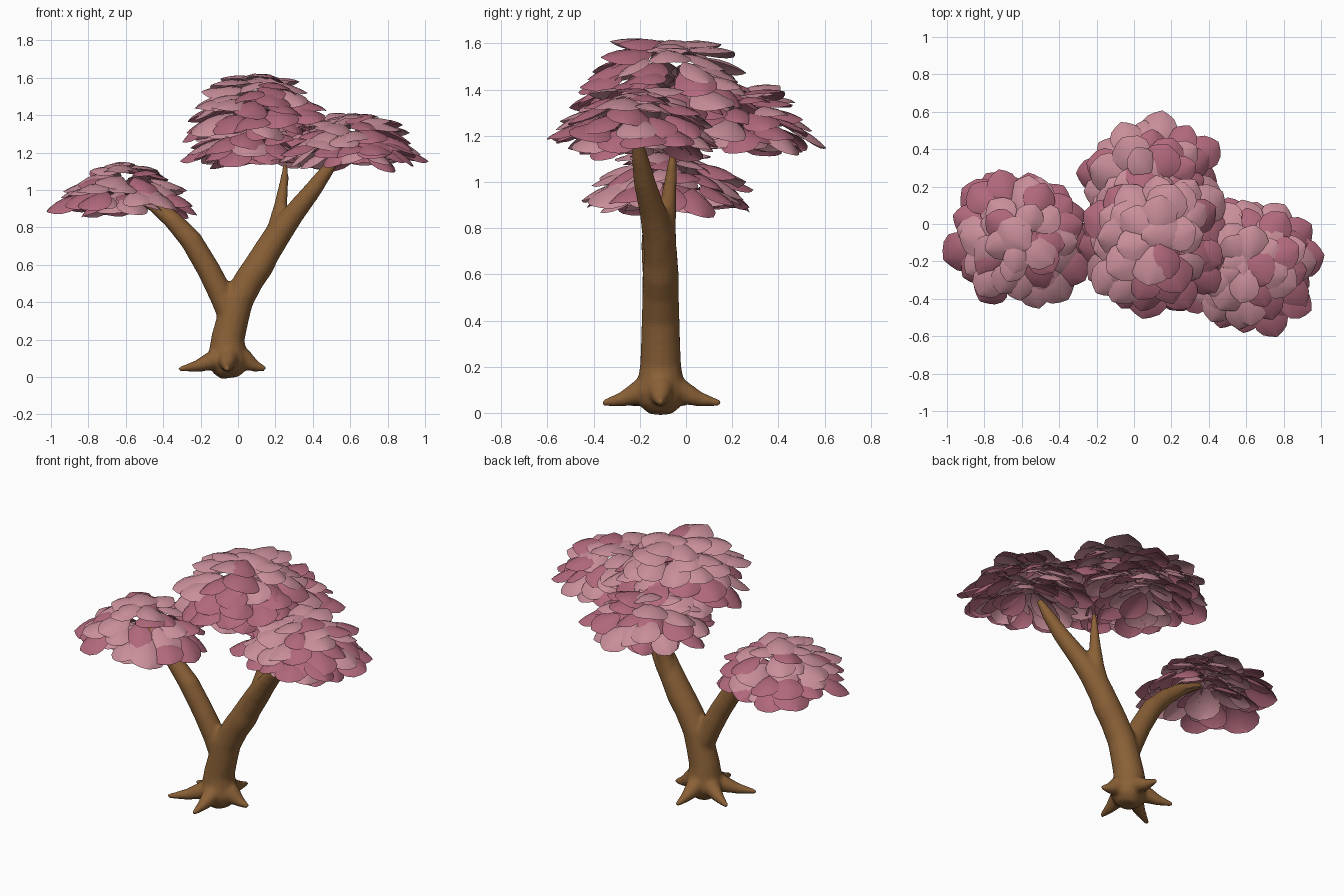
import bpy, bmesh, math, random
from mathutils import Vector, Matrix

if "Cube" in bpy.data.objects:
    bpy.data.objects.remove(bpy.data.objects["Cube"])

random.seed(5)


def material(name, rgb):
    m = bpy.data.materials.new(name)
    m.diffuse_color = (*rgb, 1)
    m.use_nodes = True
    m.node_tree.nodes["Principled BSDF"].inputs["Base Color"].default_value = m.diffuse_color
    return m


BARK = material("brown bark", (0.255, 0.118, 0.038))
LIGHT = material("light pink", (0.58, 0.27, 0.32))
DARK = material("deep pink", (0.44, 0.14, 0.20))


def make_object(name, bm, mats):
    me = bpy.data.meshes.new(name)
    for f in bm.faces:
        f.smooth = True
    bm.to_mesh(me)
    bm.free()
    for m in mats:
        me.materials.append(m)
    ob = bpy.data.objects.new(name, me)
    bpy.context.collection.objects.link(ob)
    return ob


def tube(bm, path, n=14):
    """Closed tapered tube through (x, y, z, radius) points."""
    pts = [Vector(p[:3]) for p in path]
    rings = []
    for i, p in enumerate(pts):
        d = (pts[min(i + 1, len(pts) - 1)] - pts[max(i - 1, 0)]).normalized()
        rot = Vector((0, 0, 1)).rotation_difference(d)
        r = path[i][3]
        rings.append([bm.verts.new(p + rot @ Vector((r * math.cos(a), r * math.sin(a), 0)))
                      for a in (2 * math.pi * k / n for k in range(n))])
    for a, b in zip(rings, rings[1:]):
        for k in range(n):
            j = (k + 1) % n
            bm.faces.new((a[k], a[j], b[j], b[k]))
    bm.faces.new(rings[0][::-1])
    bm.faces.new(rings[-1])


# Trunk, branches and roots, fused into one smooth body
CX, CY = -0.05, -0.11
bm = bmesh.new()
tube(bm, [(-0.04, CY, -0.004, 0.05), (-0.045, CY, 0.03, 0.09), (CX, CY, 0.08, 0.108),
          (-0.056, CY, 0.14, 0.1), (-0.053, CY, 0.21, 0.09), (-0.028, CY, 0.31, 0.086),
          (0.0, CY, 0.41, 0.083), (0.06, CY, 0.52, 0.08), (0.115, CY, 0.60, 0.08),
          (0.165, CY, 0.69, 0.073), (0.22, -0.115, 0.78, 0.068)])
# right limb
tube(bm, [(0.13, CY, 0.62, 0.07), (0.22, -0.12, 0.77, 0.07), (0.30, -0.145, 0.875, 0.058),
          (0.40, -0.18, 1.0, 0.048), (0.48, -0.20, 1.11, 0.036), (0.54, -0.21, 1.19, 0.02)])
# slim upright limb
tube(bm, [(0.17, -0.10, 0.69, 0.06), (0.208, -0.09, 0.81, 0.048), (0.23, -0.075, 0.93, 0.035),
          (0.247, -0.062, 1.05, 0.024), (0.255, -0.055, 1.14, 0.014)])
# left limb
tube(bm, [(-0.03, CY, 0.32, 0.075), (-0.09, -0.115, 0.44, 0.066), (-0.155, -0.125, 0.57, 0.063),
          (-0.25, -0.135, 0.73, 0.06), (-0.35, -0.135, 0.84, 0.05),
          (-0.45, -0.12, 0.92, 0.038), (-0.58, -0.09, 0.985, 0.018)])
# five spreading roots: heading in degrees and reach
for ang, reach in ((209, 0.305), (155, 0.265), (0, 0.20), (-92, 0.255), (88, 0.262)):
    c, s = math.cos(math.radians(ang)), math.sin(math.radians(ang))
    tube(bm, [(CX + c * d, CY + s * d, z, r) for d, z, r in
              ((0.02, 0.125, 0.075), (0.085, 0.092, 0.056),
               (0.085 + 0.5 * (reach - 0.085), 0.058, 0.032), (reach, 0.042, 0.013))])
trunk = make_object("trunk", bm, [BARK])
rm = trunk.modifiers.new("fuse", 'REMESH')
rm.mode = 'VOXEL'
rm.voxel_size = 0.010
rm.use_smooth_shade = True
sm = trunk.modifiers.new("soften", 'SMOOTH')
sm.factor = 0.5
sm.iterations = 12

# Leaf outline: (position along length, relative half width)
OUTLINE = ((0, 0.2), (0.18, 0.68), (0.4, 0.97), (0.6, 1.0), (0.8, 0.76), (0.92, 0.4), (1, 0.03))
ACROSS = (-1, -0.5, 0, 0.5, 1)


def leaf(bm, base, heading, pitch, roll, length, width, mat):
    """Arched, cupped leaf sheet growing outward from its base."""
    rot = (Matrix.Rotation(heading, 3, 'Z') @ Matrix.Rotation(-pitch, 3, 'Y')
           @ Matrix.Rotation(roll, 3, 'X'))
    rows = []
    for u, w in OUTLINE:
        half = w * width
        rows.append([bm.verts.new(base + rot @ Vector((
            length * u, half * v, -0.36 * length * u * u - 0.36 * half * v * v)))
            for v in ACROSS])
    for a, b in zip(rows, rows[1:]):
        for k in range(len(ACROSS) - 1):
            bm.faces.new((a[k], b[k], b[k + 1], a[k + 1])).material_index = mat


# Leaf rings: base radius, base height, count, pitch in degrees, chance of deep pink
RINGS = ((0.10, 0.34, 7, -4, 0.5), (0.34, 0.32, 10, -8, 0.6), (0.55, 0.36, 13, -9, 0.65),
         (0.47, 0.53, 11, -4, 0.5), (0.35, 0.66, 9, 0, 0.42), (0.20, 0.78, 7, 8, 0.35),
         (0.06, 0.86, 5, 20, 0.25), (-0.18, 0.88, 3, 14, 0.2))


def crown(name, cx, cy, z0, rx, ry, height, density=1.0):
    bm = bmesh.new()
    for rad, h, count, pitch, deep in RINGS:
        count = round(count * density)
        start = random.uniform(0, 6.28)
        for k in range(count):
            a = start + 2 * math.pi * (k + random.uniform(-0.25, 0.25)) / count
            rr = rad * random.uniform(0.88, 1.08)
            base = Vector((cx + rr * rx * math.cos(a), cy + rr * ry * math.sin(a),
                           z0 + height * (h + random.uniform(-0.06, 0.06))))
            length = 0.48 * (rx + ry) / 2 * random.uniform(0.85, 1.12)
            # deeper pink is commoner toward the front right
            chance = deep + 0.15 * math.cos(a + 0.9)
            leaf(bm, base, a + random.uniform(-0.3, 0.3),
                 math.radians(pitch + random.uniform(-11, 11)), random.uniform(-0.28, 0.28),
                 length, length * random.uniform(0.44, 0.54), int(random.random() < chance))
    return make_object(name, bm, [LIGHT, DARK])


crown("left_crown", -0.605, -0.075, 0.885, 0.395, 0.39, 0.275)
crown("top_crown", 0.115, -0.085, 1.30, 0.415, 0.435, 0.335, 1.2)
crown("back_crown", 0.10, 0.215, 1.145, 0.385, 0.39, 0.27)
crown("right_crown", 0.61, -0.22, 1.14, 0.385, 0.39, 0.28, 1.1)
